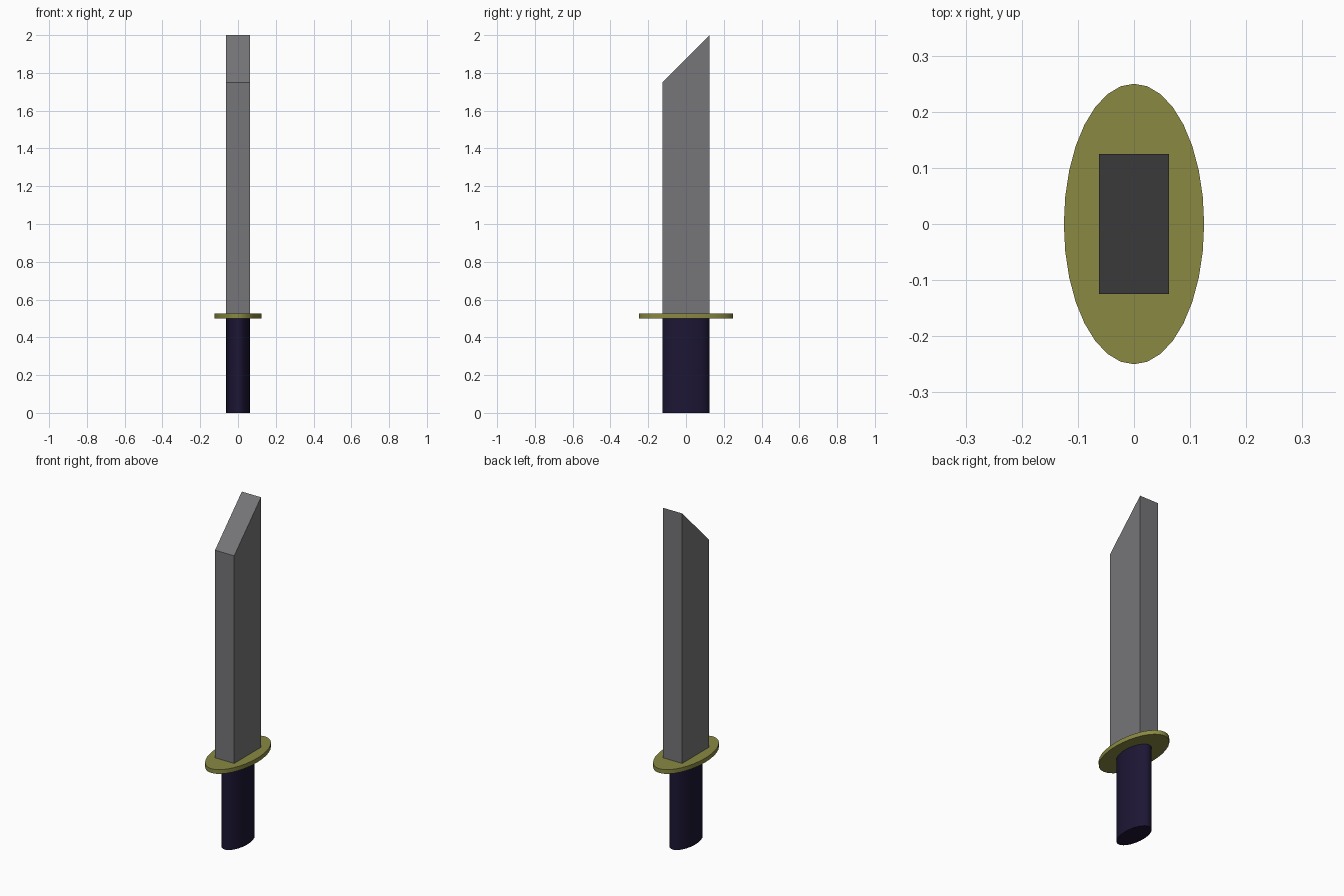
import bpy
import bmesh

if "Cube" in bpy.data.objects:
    bpy.data.objects.remove(bpy.data.objects["Cube"])


def paint(obj, name, color):
    mat = bpy.data.materials.new(name)
    mat.diffuse_color = (*color, 1.0)
    mat.use_nodes = True
    mat.node_tree.nodes["Principled BSDF"].inputs["Base Color"].default_value = mat.diffuse_color
    obj.data.materials.append(mat)


def oval_prism(name, rx, ry, z0, z1):
    """Upright elliptical cylinder between two heights."""
    bpy.ops.mesh.primitive_cylinder_add(vertices=32, radius=1, depth=z1 - z0,
                                        location=(0, 0, (z0 + z1) / 2))
    obj = bpy.context.object
    obj.name = name
    obj.scale = (rx, ry, 1)
    bpy.ops.object.transform_apply(location=True, rotation=False, scale=True)
    bpy.ops.object.shade_smooth_by_angle()
    return obj


# Grip
grip = oval_prism("grip", 0.0625, 0.125, 0.0, 0.5)
paint(grip, "grip_navy", (0.012, 0.008, 0.035))

# Oval hand guard
guard = oval_prism("guard", 0.125, 0.25, 0.5, 0.525)
paint(guard, "guard_olive", (0.25, 0.25, 0.055))

# Blade: side profile with slanted tip, extruded across x
half = 0.0625
profile = [(-0.125, 0.51), (0.125, 0.51), (0.125, 2.0), (-0.125, 1.75)]
bm = bmesh.new()
face = bm.faces.new([bm.verts.new((-half, y, z)) for y, z in profile])
side = bmesh.ops.extrude_face_region(bm, geom=[face])
verts = [g for g in side["geom"] if isinstance(g, bmesh.types.BMVert)]
bmesh.ops.translate(bm, verts=verts, vec=(2 * half, 0, 0))
bmesh.ops.recalc_face_normals(bm, faces=bm.faces)
mesh = bpy.data.meshes.new("blade")
bm.to_mesh(mesh)
bm.free()
blade = bpy.data.objects.new("blade", mesh)
bpy.context.collection.objects.link(blade)
paint(blade, "blade_steel", (0.18, 0.18, 0.19))
